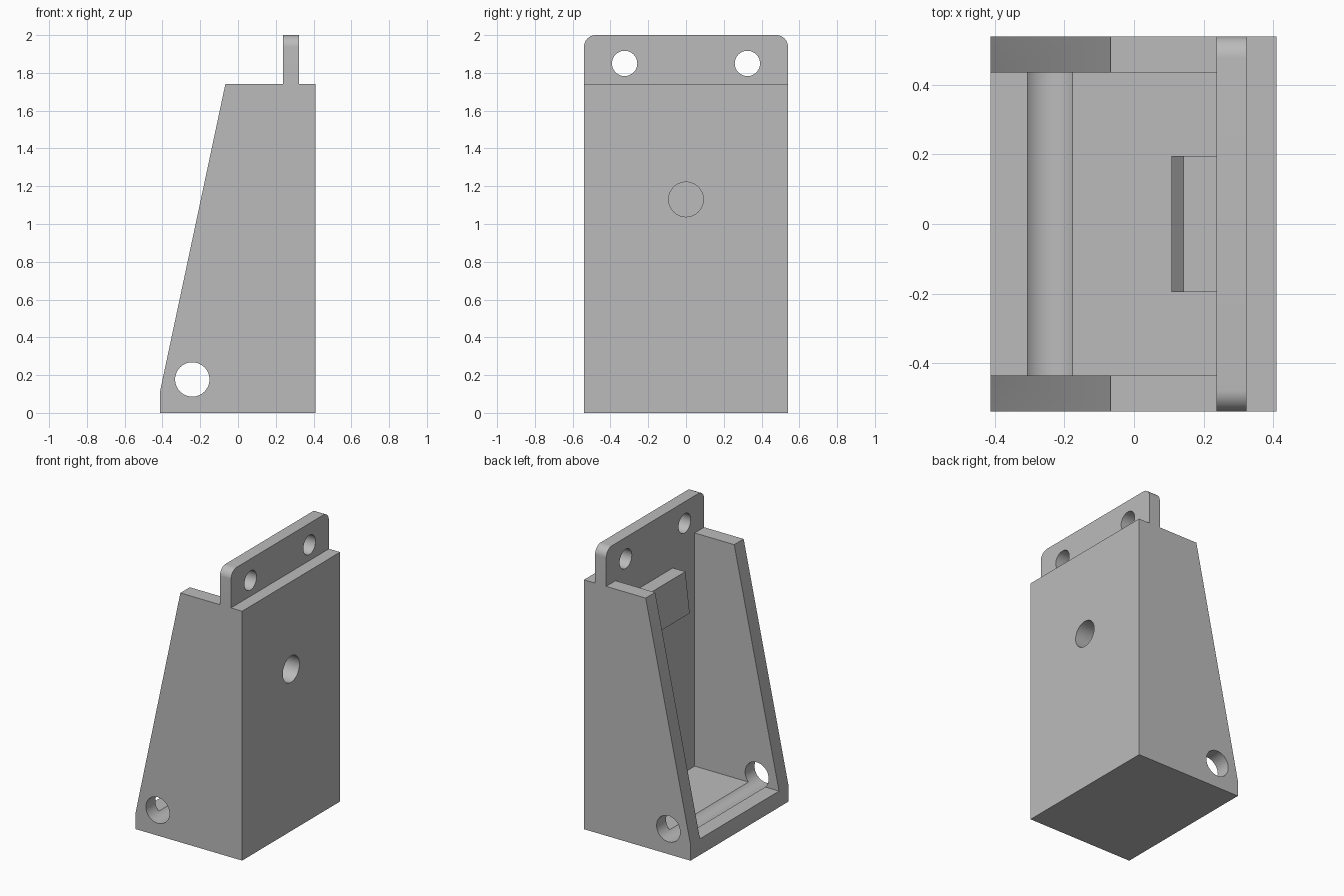
import bpy, bmesh, math
from mathutils import Vector

if "Cube" in bpy.data.objects:
    bpy.data.objects.remove(bpy.data.objects["Cube"])

grey = bpy.data.materials.new("plain grey")
grey.diffuse_color = (0.5, 0.5, 0.5, 1)
grey.use_nodes = True
grey.node_tree.nodes["Principled BSDF"].inputs["Base Color"].default_value = grey.diffuse_color


def prism(name, points, start, depth):
    """Extrude a closed outline of 3D points along the depth vector."""
    bm = bmesh.new()
    face = bm.faces.new([bm.verts.new(Vector(p) + Vector(start)) for p in points])
    top = bmesh.ops.extrude_face_region(bm, geom=[face])
    verts = [v for v in top["geom"] if isinstance(v, bmesh.types.BMVert)]
    bmesh.ops.translate(bm, verts=verts, vec=depth)
    bmesh.ops.recalc_face_normals(bm, faces=bm.faces)
    mesh = bpy.data.meshes.new(name)
    bm.to_mesh(mesh)
    bm.free()
    mesh.materials.append(grey)
    ob = bpy.data.objects.new(name, mesh)
    bpy.context.collection.objects.link(ob)
    return ob


def side_prism(name, outline, half):
    """Outline in x, z extruded across the width."""
    return prism(name, [(x, 0, z) for x, z in outline], (0, -half, 0), (0, 2 * half, 0))


def circle(u, v, r, n=48):
    return [(u + r * math.cos(2 * math.pi * i / n), v + r * math.sin(2 * math.pi * i / n))
            for i in range(n)]


def cross_hole(name, y, z, r, x0, x1):
    """Round cutter running along x."""
    return prism(name, [(0, a, b) for a, b in circle(y, z, r)], (x0, 0, 0), (x1 - x0, 0, 0))


def cut(ob, *cutters):
    for c in cutters:
        c.hide_render = True
        c.hide_set(True)
        m = ob.modifiers.new(c.name, 'BOOLEAN')
        m.operation, m.solver, m.object = 'DIFFERENCE', 'EXACT', c


def finish(ob):
    """Bake the cuts, then smooth only the round surfaces."""
    bpy.ops.object.select_all(action='DESELECT')
    bpy.context.view_layer.objects.active = ob
    ob.select_set(True)
    for m in list(ob.modifiers):
        bpy.ops.object.modifier_apply(modifier=m.name)
    bpy.ops.object.shade_smooth_by_angle(angle=math.radians(30))


W, WALL_X, FLOOR, SHOULDER = 0.54, 0.238, 0.113, 1.74

# Housing: tapered cheeks, floor and thick wall around an open cavity
housing = side_prism("housing", [(-0.413, 0), (0.41, 0), (0.41, SHOULDER),
                                 (-0.067, SHOULDER), (-0.413, FLOOR)], W)
cavity = side_prism("cavity_cutter", [(-1, FLOOR), (WALL_X, FLOOR), (WALL_X, 2.2), (-1, 2.2)], 0.436)
pin_hole = side_prism("pin_hole_cutter", circle(-0.242, 0.177, 0.091), 0.8)
blind_hole = cross_hole("blind_hole_cutter", 0, 1.13, 0.092, 0.27, 0.6)
cut(housing, cavity, pin_hole, blind_hole)
finish(housing)

# Mounting tab: rounded upper corners and two screw holes
R = 0.062
outline = [(-W, SHOULDER), (W, SHOULDER)]
for sign, first in ((1, 0), (-1, 90)):
    for i in range(13):
        a = math.radians(first + 90 * i / 12)
        outline.append((sign * (W - R) + R * math.cos(a), 2 - R + R * math.sin(a)))
tab = prism("mounting_tab", [(0, y, z) for y, z in outline], (WALL_X, 0, 0), (0.086, 0, 0))
cut(tab, *[cross_hole("screw_hole_cutter", y, 1.85, 0.067, 0, 0.6) for y in (-0.325, 0.325)])
finish(tab)

# Lug on the inner face of the wall, with a slightly raked front
lug = side_prism("inner_lug", [(WALL_X, 1.306), (0.108, 1.306), (0.142, 1.588), (WALL_X, 1.588)], 0.195)
finish(lug)
